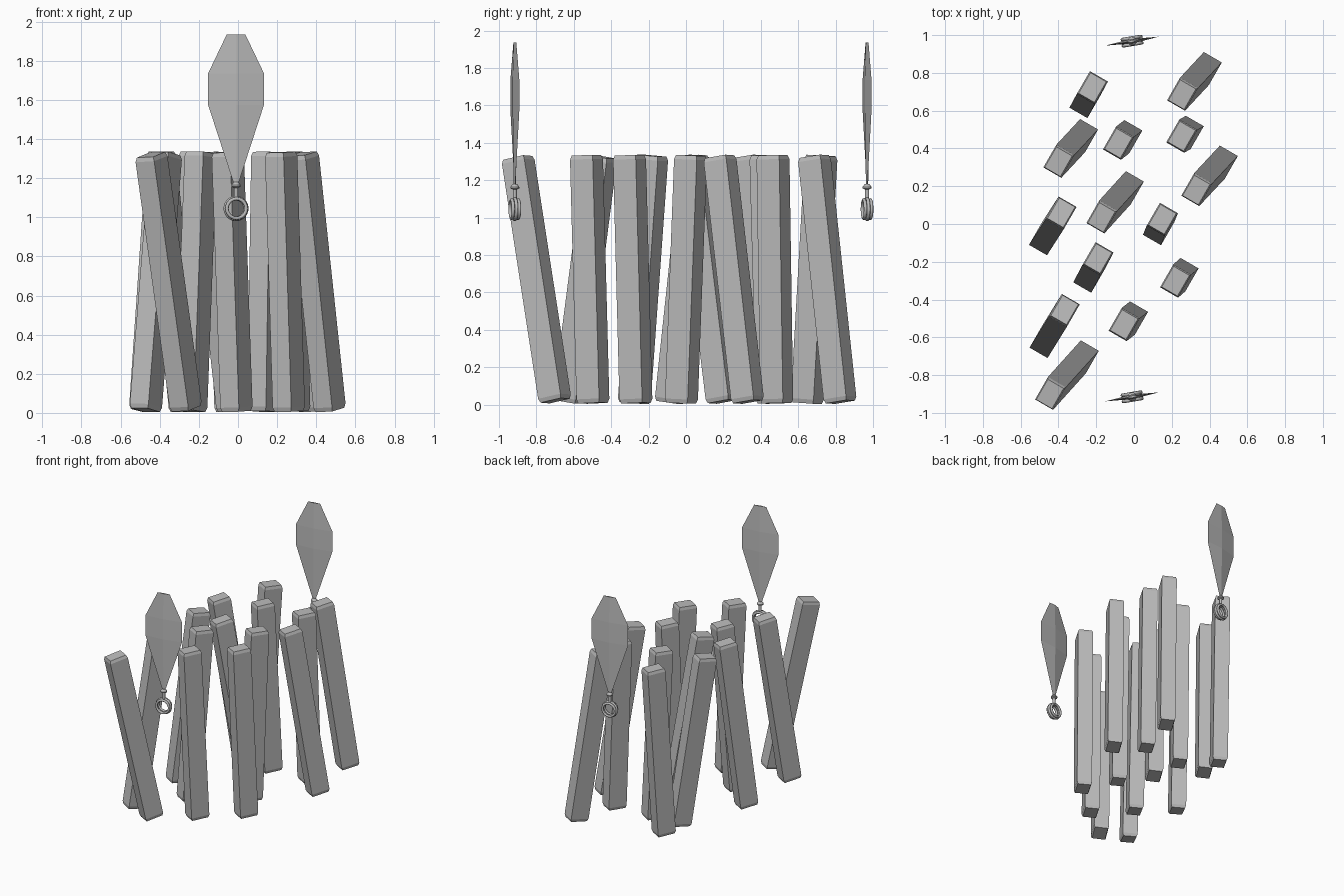
import bpy, bmesh, math
from mathutils import Vector, Matrix

if "Cube" in bpy.data.objects:
    bpy.data.objects.remove(bpy.data.objects["Cube"])

grey = bpy.data.materials.new("plain grey")
grey.diffuse_color = (0.5, 0.5, 0.5, 1)
grey.use_nodes = True
grey.node_tree.nodes["Principled BSDF"].inputs["Base Color"].default_value = grey.diffuse_color


def make_object(name, bm, matrix):
    bmesh.ops.recalc_face_normals(bm, faces=bm.faces)
    mesh = bpy.data.meshes.new(name)
    bm.to_mesh(mesh)
    bm.free()
    mesh.materials.append(grey)
    ob = bpy.data.objects.new(name, mesh)
    ob.matrix_world = matrix
    bpy.context.collection.objects.link(ob)
    return ob


def loft(bm, rings):
    """Skin a list of equal-sized closed rings and cap both ends."""
    vs = [[bm.verts.new(p) for p in r] for r in rings]
    n = len(vs[0])
    for a, b in zip(vs, vs[1:]):
        for i in range(n):
            j = (i + 1) % n
            bm.faces.new((a[i], a[j], b[j], b[i]))
    bm.faces.new(vs[0][::-1])
    bm.faces.new(vs[-1])


# Leaning posts: centre x, centre y, lean x, lean y (top minus bottom)
POSTS = [
    (-0.24, 0.685, 0.04, 0.075), (0.32, 0.755, -0.13, -0.14),
    (-0.335, 0.40, -0.13, -0.14), (-0.06, 0.445, -0.045, -0.035),
    (0.27, 0.475, -0.035, -0.02), (0.40, 0.255, -0.14, -0.15),
    (-0.10, 0.115, -0.145, -0.16), (-0.43, -0.01, 0.09, 0.14),
    (0.14, 0.0, 0.02, 0.05), (-0.215, -0.23, 0.05, 0.095),
    (0.24, -0.285, -0.04, -0.035), (-0.42, -0.54, 0.105, 0.17),
    (-0.03, -0.515, -0.045, -0.035), (-0.355, -0.80, -0.18, -0.20),
]
LENGTH, W, D = 1.326, 0.11, 0.14


def post(index, x, y, lx, ly):
    h = LENGTH / 2
    rings = []
    for z, inset in ((-h, 0.007), (-h + 0.022, 0), (h - 0.022, 0), (h, 0.007)):
        a, b = W / 2 - inset, D / 2 - inset
        rings.append([(-a, -b, z), (a, -b, z), (a, b, z), (-a, b, z)])
    bm = bmesh.new()
    loft(bm, rings)
    axis = Vector((lx, ly, math.sqrt(LENGTH ** 2 - lx * lx - ly * ly)))
    tilt = Vector((0, 0, 1)).rotation_difference(axis).to_matrix().to_4x4()
    spin = Matrix.Rotation(math.radians(-30), 4, 'Z')
    make_object(f"leaning_post_{index}", bm,
                Matrix.Translation((x, y, 0.67)) @ tilt @ spin)


for i, p in enumerate(POSTS, 1):
    post(i, *p)


def torus(bm, major, minor, y, z, n=24, m=8):
    g = []
    for i in range(n):
        a = 2 * math.pi * i / n
        g.append([])
        for k in range(m):
            b = 2 * math.pi * k / m
            r = major + minor * math.cos(b)
            g[-1].append(bm.verts.new((r * math.cos(a), y + minor * math.sin(b),
                                       z + r * math.sin(a))))
    for i in range(n):
        for k in range(m):
            i2, k2 = (i + 1) % n, (k + 1) % m
            bm.faces.new((g[i][k], g[i2][k], g[i2][k2], g[i][k2]))


def hanging_blade(side, y):
    place = Matrix.Translation((-0.01, y, 0)) @ Matrix.Rotation(math.radians(9.5), 4, 'Z')

    # Thin leaf-shaped blade with a shallow diamond section
    bm = bmesh.new()
    loft(bm, [[(-w, 0, z), (0, -t, z), (w, 0, z), (0, t, z)]
              for z, w, t in ((1.16, 0.008, 0.006), (1.575, 0.145, 0.012),
                              (1.735, 0.145, 0.012), (1.935, 0.048, 0.006))])
    make_object(side + "_blade", bm, place)

    # Collar and short stem
    bm = bmesh.new()
    loft(bm, [[(r * math.cos(a * math.pi / 6), r * math.sin(a * math.pi / 6), z)
               for a in range(12)]
              for z, r in ((1.09, 0.011), (1.15, 0.011), (1.156, 0.024),
                           (1.164, 0.024), (1.18, 0.012))])
    make_object(side + "_stem", bm, place)

    # Triple coil ring
    bm = bmesh.new()
    for offset, major in ((-0.017, 0.05), (0, 0.056), (0.017, 0.05)):
        torus(bm, major, 0.009, offset, 1.045)
    ring = make_object(side + "_coil_ring", bm, place)
    for f in ring.data.polygons:
        f.use_smooth = True


hanging_blade("front", -0.915)
hanging_blade("back", 0.968)
